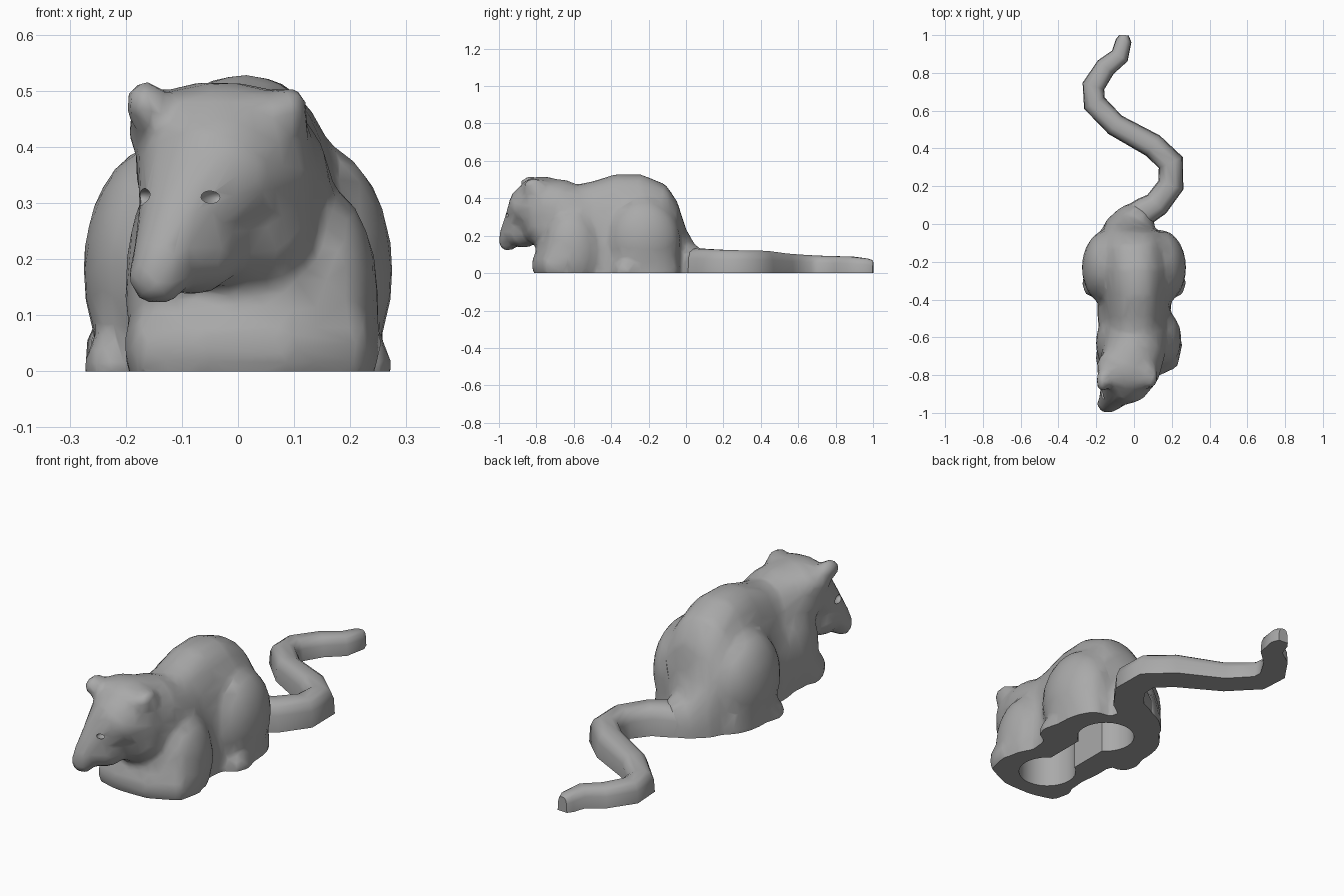
import bpy, bmesh
from math import pi, cos, sin, radians
from mathutils import Vector, Matrix

cube = bpy.data.objects.get("Cube")
if cube:
    bpy.data.objects.remove(cube, do_unlink=True)

mat = bpy.data.materials.new("stone grey")
mat.use_nodes = True
GREY = (0.40, 0.40, 0.40, 1)
mat.diffuse_color = GREY
mat.node_tree.nodes["Principled BSDF"].inputs["Base Color"].default_value = GREY


def finish(name, bm):
    bmesh.ops.recalc_face_normals(bm, faces=bm.faces)
    me = bpy.data.meshes.new(name)
    bm.to_mesh(me)
    bm.free()
    me.materials.append(mat)
    ob = bpy.data.objects.new(name, me)
    bpy.context.collection.objects.link(ob)
    return ob


def ball(bm, centre, radii, tilt=0):
    m = Matrix.Translation(centre) @ Matrix.Rotation(radians(tilt), 4, 'Z') @ Matrix.Diagonal((*radii, 1))
    bmesh.ops.create_uvsphere(bm, u_segments=20, v_segments=12, radius=1, matrix=m)


def skin(bm, rings):
    for a, b in zip(rings, rings[1:]):
        for i in range(len(a)):
            j = (i + 1) % len(a)
            bm.faces.new((a[i], a[j], b[j], b[i]))
    bm.faces.new(rings[0])
    bm.faces.new(rings[-1])


def limb(bm, sections, sides=16):
    """Tube of oval rings: (x, y, z, half width, half depth)."""
    pts = [Vector(s[:3]) for s in sections]
    rings = []
    for k, s in enumerate(sections):
        d = (pts[min(k + 1, len(pts) - 1)] - pts[max(k - 1, 0)]).normalized()
        side = d.cross(Vector((0, 0, 1))).normalized()
        up = side.cross(d)
        rings.append([bm.verts.new(pts[k] + side * s[3] * cos(t) + up * s[4] * sin(t))
                      for t in (2 * pi * i / sides for i in range(sides))])
    skin(bm, rings)


def arch(bm, sections, sides, base, power):
    """Flat-based arched loft: (x, y, half width, height)."""
    pts = [Vector((s[0], s[1], 0)) for s in sections]
    rings = []
    for k, s in enumerate(sections):
        d = (pts[min(k + 1, len(pts) - 1)] - pts[max(k - 1, 0)]).normalized()
        side = Vector((d.y, -d.x, 0))
        ring = [bm.verts.new(pts[k] + side * s[2] + Vector((0, 0, base)))]
        for i in range(sides + 1):
            t = pi * i / sides
            c = cos(t)
            off = s[2] * (abs(c) ** power) * (1 if c >= 0 else -1)
            ring.append(bm.verts.new(pts[k] + side * off + Vector((0, 0, s[3] * sin(t) ** power + 0.001))))
        ring.append(bm.verts.new(pts[k] - side * s[2] + Vector((0, 0, base))))
        rings.append(ring)
    skin(bm, rings)


bm = bmesh.new()
# trunk, tapering into the tail root
arch(bm, [(.05, .07, .075, .135), (.015, .025, .11, .155), (0, -.01, .15, .24), (0, -.045, .175, .38),
          (0, -.11, .2, .475), (.01, -.24, .205, .528), (.01, -.38, .19, .528), (.01, -.5, .18, .49),
          (.01, -.6, .18, .47), (.01, -.7, .185, .4), (.01, -.76, .17, .2)], 16, -.08, .8)
# haunches, flanks, hind feet
for s in (-1, 1):
    ball(bm, (s * .14, -.23, .18), (.137, .2, .225))
    ball(bm, (s * .15, -.21, .02), (.105, .18, .2))
    ball(bm, (s * .09, -.46, .1), (.105, .22, .24))
    ball(bm, (s * .215, -.3, .01), (.058, .09, .07), s * 10)
# shoulders and chest
ball(bm, (.155, -.61, .12), (.097, .15, .21))
ball(bm, (-.11, -.63, .15), (.092, .16, .22))
ball(bm, (.03, -.7, .11), (.17, .105, .13))
# folded forearms lying across the front
limb(bm, [(.2, -.62, .05, .06, .09), (.18, -.71, .045, .07, .09), (.08, -.75, .045, .075, .09),
          (-.06, -.75, .045, .075, .085), (-.15, -.74, .04, .06, .08), (-.155, -.68, .04, .055, .08)])
limb(bm, [(.17, -.66, -.06, .08, .08), (0, -.73, -.06, .08, .08), (-.13, -.72, -.06, .07, .08)])
# head with snout turned slightly to its right
limb(bm, [(.02, -.54, .28, .16, .16), (0, -.68, .34, .165, .165), (-.03, -.78, .355, .165, .16),
          (-.06, -.85, .335, .135, .125), (-.1, -.895, .275, .085, .08),
          (-.13, -.94, .205, .062, .06), (-.143, -.96, .175, .05, .05)])
ball(bm, (-.143, -.952, .17), (.055, .05, .055))
ball(bm, (-.035, -.77, .43), (.165, .13, .087), -10)
# jaw and cheeks
ball(bm, (-.085, -.87, .22), (.095, .095, .085), 30)
ball(bm, (0, -.76, .27), (.14, .12, .13))
# ears, low against the crown
ball(bm, (-.165, -.83, .475), (.037, .06, .045))
ball(bm, (.09, -.81, .465), (.037, .06, .045))
body = finish("body", bm)

# tail
bm = bmesh.new()
arch(bm, [(.02, .035, .085, .12), (.06, .07, .075, .132), (.12, .105, .07, .13),
          (.195, .205, .07, .125), (.195, .325, .07, .122), (.1, .415, .065, .12), (-.1, .525, .06, .105),
          (-.21, .64, .062, .097), (-.215, .73, .06, .093), (-.15, .83, .055, .09),
          (-.075, .89, .05, .088), (-.055, .97, .042, .078), (-.053, 1.0, .025, .068)], 7, 0, .65)
tail = finish("tail", bm)


# cutters: ground plane, hollow underside, eye sockets
def box(name, centre, size):
    b = bmesh.new()
    bmesh.ops.create_cube(b, size=1, matrix=Matrix.Translation(centre) @ Matrix.Diagonal((*size, 1)))
    return finish(name, b)


def drum(name, x, y, radius, depth):
    b = bmesh.new()
    bmesh.ops.create_cone(b, cap_ends=True, segments=28, radius1=radius, radius2=radius, depth=depth * 2,
                          matrix=Matrix.Translation((x, y, 0)))
    return finish(name, b)


def socket(name, centre, tilt):
    b = bmesh.new()
    ball(b, centre, (.02, .035, .016), tilt)
    return finish(name, b)


cutters = [box("ground_cutter", (0, 0, -.5), (3, 3, 1)),
           drum("front_hollow_cutter", .01, -.605, .13, .27),
           drum("rear_hollow_cutter", .01, -.19, .13, .27),
           box("channel_cutter", (.01, -.4, 0), (.14, .36, .54)),
           socket("right_eye_cutter", (-.168, -.895, .31), 20),
           socket("left_eye_cutter", (-.045, -.935, .31), -30)]

# blend the body into one low-poly skin, then carve it
m = body.modifiers.new("blend", 'REMESH')
m.mode = 'VOXEL'
m.voxel_size = .016
m = body.modifiers.new("soften", 'SMOOTH')
m.factor = .5
m.iterations = 9
m = body.modifiers.new("simplify", 'DECIMATE')
m.ratio = .12
for c in cutters:
    c.hide_render = True
    m = body.modifiers.new(c.name, 'BOOLEAN')
    m.operation = 'DIFFERENCE'
    m.solver = 'EXACT'
    m.object = c

for ob in (body, tail):
    bpy.ops.object.select_all(action='DESELECT')
    bpy.context.view_layer.objects.active = ob
    ob.select_set(True)
    bpy.ops.object.convert(target='MESH')
    bpy.ops.object.shade_smooth_by_angle(angle=radians(50))
for c in cutters:
    bpy.data.objects.remove(c, do_unlink=True)
